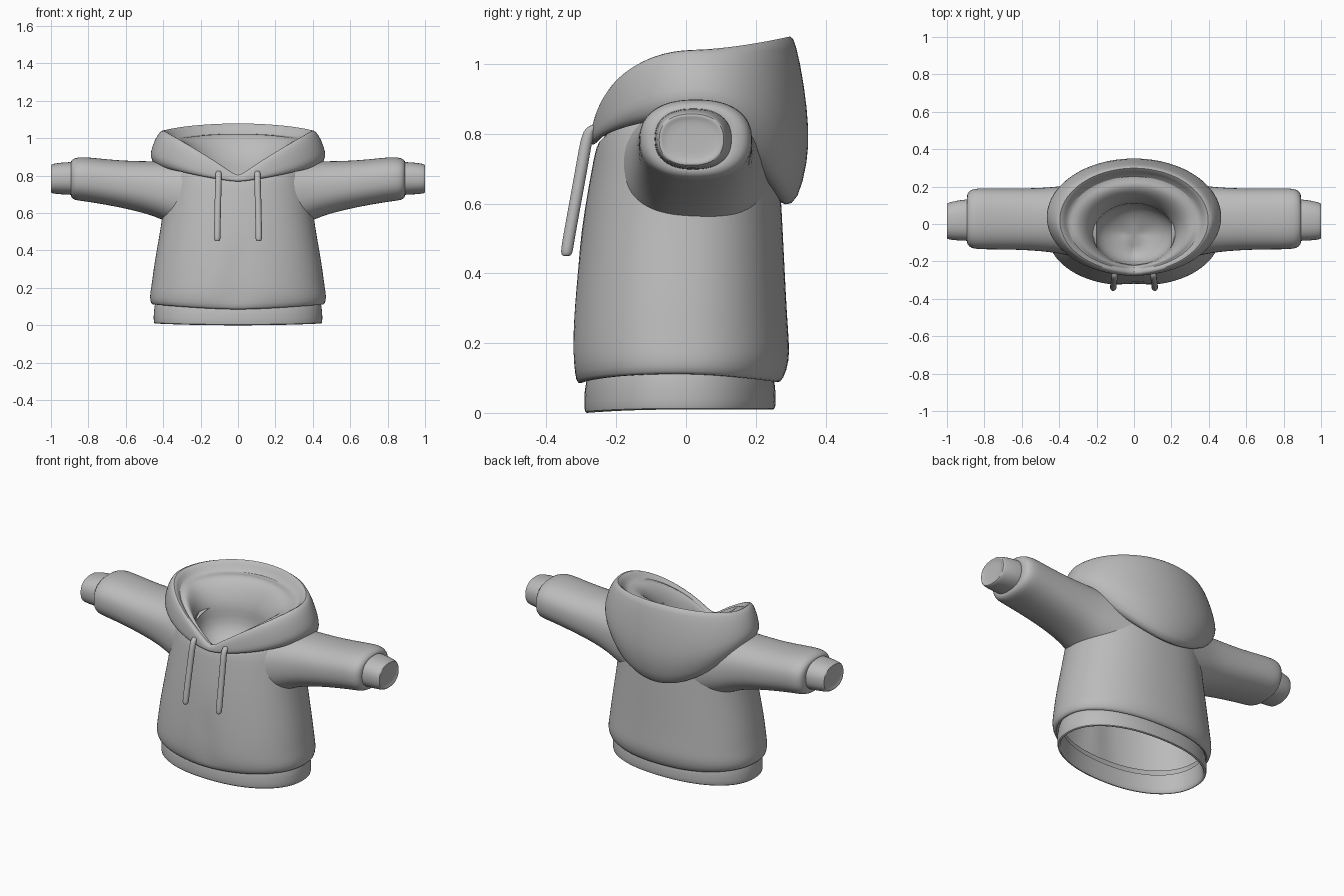
import bpy, bmesh, math
from mathutils import Vector

grey = bpy.data.materials.new("grey cloth")
grey.diffuse_color = (0.50, 0.50, 0.50, 1)


def spow(v, p):
    return math.copysign(abs(v) ** p, v)


def oval(a, yf, yb, zf, zs, zb, p=0.9, sq=1.0, n=48):
    """Horizontal oval: half width, front/back y, and heights at front, side, back."""
    pts = []
    for i in range(n):
        t = 2 * math.pi * i / n
        c, s = math.cos(t), math.sin(t)
        if c > 0:
            z = zf + (zs - zf) * abs(s) ** p
        else:
            z = zs + (zb - zs) * abs(c) ** 1.6
        pts.append((a * spow(s, sq),
                    (yf + yb) / 2 - (yb - yf) / 2 * spow(c, sq), z))
    return pts


def soft_box(x, zb, zt, yf, yb, n=32, p=0.85):
    """Upright rounded-square ring at a given x, for sleeves."""
    pts = []
    for i in range(n):
        t = 2 * math.pi * i / n
        c, s = spow(math.cos(t), p), spow(math.sin(t), p)
        pts.append((x, (yf + yb) / 2 + (yb - yf) / 2 * c,
                    (zt + zb) / 2 + (zt - zb) / 2 * s))
    return pts


def loft(name, rings, cap_start=False, cap_end=False, mirror=False, subdiv=1):
    bm = bmesh.new()
    rows = [[bm.verts.new(q) for q in r] for r in rings]
    n = len(rows[0])
    for lo, hi in zip(rows, rows[1:]):
        for i in range(n):
            j = (i + 1) % n
            bm.faces.new((lo[i], lo[j], hi[j], hi[i]))
    for flag, row in ((cap_start, rows[0]), (cap_end, rows[-1])):
        if flag:
            mid = bm.verts.new(sum((v.co for v in row), Vector()) / n)
            for i in range(n):
                bm.faces.new((row[i], row[(i + 1) % n], mid))
    bmesh.ops.recalc_face_normals(bm, faces=bm.faces)
    me = bpy.data.meshes.new(name)
    bm.to_mesh(me)
    bm.free()
    me.materials.append(grey)
    ob = bpy.data.objects.new(name, me)
    bpy.context.collection.objects.link(ob)
    if mirror:
        ob.modifiers.new("mirror", 'MIRROR').use_mirror_merge = False
    if subdiv:
        m = ob.modifiers.new("smooth", 'SUBSURF')
        m.levels = m.render_levels = subdiv
    bpy.ops.object.select_all(action='DESELECT')
    bpy.context.view_layer.objects.active = ob
    ob.select_set(True)
    bpy.ops.object.shade_smooth_by_angle(angle=math.radians(60))
    return ob


# Waistband, with a turned-in lower edge
loft("waistband", [oval(*r, p=2, sq=0.9) for r in (
    (.425, -.265, .235, .10, .12, .10),
    (.432, -.272, .238, .012, .015, .015),
    (.440, -.280, .246, -.002, .008, .008),
    (.450, -.292, .256, .000, .010, .010),
    (.453, -.293, .258, .03, .03, .03),
    (.450, -.290, .257, .09, .11, .09),
    (.430, -.270, .240, .13, .15, .13))])

# Torso from the overhanging hem to the neck
torso = loft("torso", [oval(*r, p=1.4, sq=0.9) for r in (
    (.440, -.285, .250, .10, .122, .10),
    (.452, -.300, .262, .080, .108, .083),
    (.466, -.318, .280, .088, .115, .095),
    (.474, -.331, .297, .14, .15, .15),
    (.465, -.332, .296, .20, .20, .20),
    (.456, -.327, .291, .27, .27, .27),
    (.446, -.321, .287, .34, .34, .34),
    (.425, -.308, .281, .46, .46, .46),
    (.405, -.292, .275, .58, .58, .58),
    (.390, -.272, .268, .69, .70, .69),
    (.370, -.258, .258, .765, .82, .76),
    (.330, -.245, .230, .782, .87, .80),
    (.215, -.215, .115, .775, .87, .80))])

# Shallow triangular fold low on the front
for v in torso.data.vertices:
    x, y, z = v.co
    if y < 0 and .12 < z < .36:
        v.co.y += .014 * max(0, 1 - abs(x) / (.04 + .45 * (.36 - z)))

# Hood: outer drape
drape = [oval(*r, p=1.3) for r in (
    (.350, -.245, .255, .785, .85, .615),
    (.400, -.262, .285, .768, .840, .590),
    (.445, -.270, .322, .766, .855, .605),
    (.468, -.276, .350, .770, .895, .720),
    (.469, -.278, .354, .776, .925, .810))]
# Hood: rim, groove, rolled inner fold and sunken neck
fold = [oval(*r) for r in (
    (.448, -.275, .340, .783, .990, .940),
    (.420, -.268, .316, .790, 1.035, 1.060),
    (.398, -.258, .300, .792, 1.046, 1.090),
    (.375, -.246, .280, .788, 1.025, 1.055),
    (.355, -.240, .255, .784, .995, 1.015),
    (.330, -.235, .225, .782, .995, 1.025),
    (.300, -.230, .195, .780, .990, 1.025),
    (.262, -.226, .155, .777, .960, .985),
    (.228, -.222, .120, .772, .905, .910),
    (.214, -.219, .108, .757, .850, .860),
    (.214, -.216, .110, .720, .770, .790),
    (.170, -.200, .085, .66, .70, .73),
    (.080, -.150, .030, .62, .65, .69))]
loft("hood", drape + fold, cap_end=True)

# Sleeves, flared where they run into the torso
loft("sleeves", [soft_box(*r) for r in (
    (.20, .48, .87, -.205, .240),
    (.28, .51, .880, -.186, .224),
    (.35, .535, .880, -.169, .210),
    (.41, .568, .876, -.156, .200),
    (.50, .600, .878, -.145, .193),
    (.62, .628, .880, -.138, .190),
    (.75, .652, .893, -.136, .190),
    (.83, .664, .901, -.136, .192),
    (.872, .668, .896, -.130, .186),
    (.893, .682, .882, -.110, .165),
    (.896, .705, .865, -.075, .125),
    (.880, .720, .850, -.060, .110))], mirror=True)

# Cuffs with shallow recessed ends
loft("cuffs", [soft_box(*r) for r in (
    (.86, .697, .873, -.092, .132),
    (.90, .697, .873, -.090, .132),
    (.95, .700, .870, -.088, .125),
    (.992, .704, .863, -.083, .114),
    (1.001, .709, .858, -.078, .109),
    (1.001, .718, .849, -.069, .100),
    (.994, .726, .841, -.061, .092))], cap_end=True, mirror=True)


# Drawstrings hanging from the front of the hood
def disc(x, y, z, r, n=12):
    return [(x + r * math.cos(2 * math.pi * i / n),
             y + r * math.sin(2 * math.pi * i / n), z) for i in range(n)]


loft("drawstrings", [disc(*r) for r in (
    (.104, -.258, .826, .010),
    (.104, -.270, .820, .016),
    (.104, -.284, .795, .018),
    (.106, -.296, .720, .018),
    (.109, -.318, .600, .018),
    (.111, -.338, .490, .018),
    (.111, -.342, .460, .018),
    (.111, -.343, .450, .013))], cap_start=True, cap_end=True, mirror=True)
